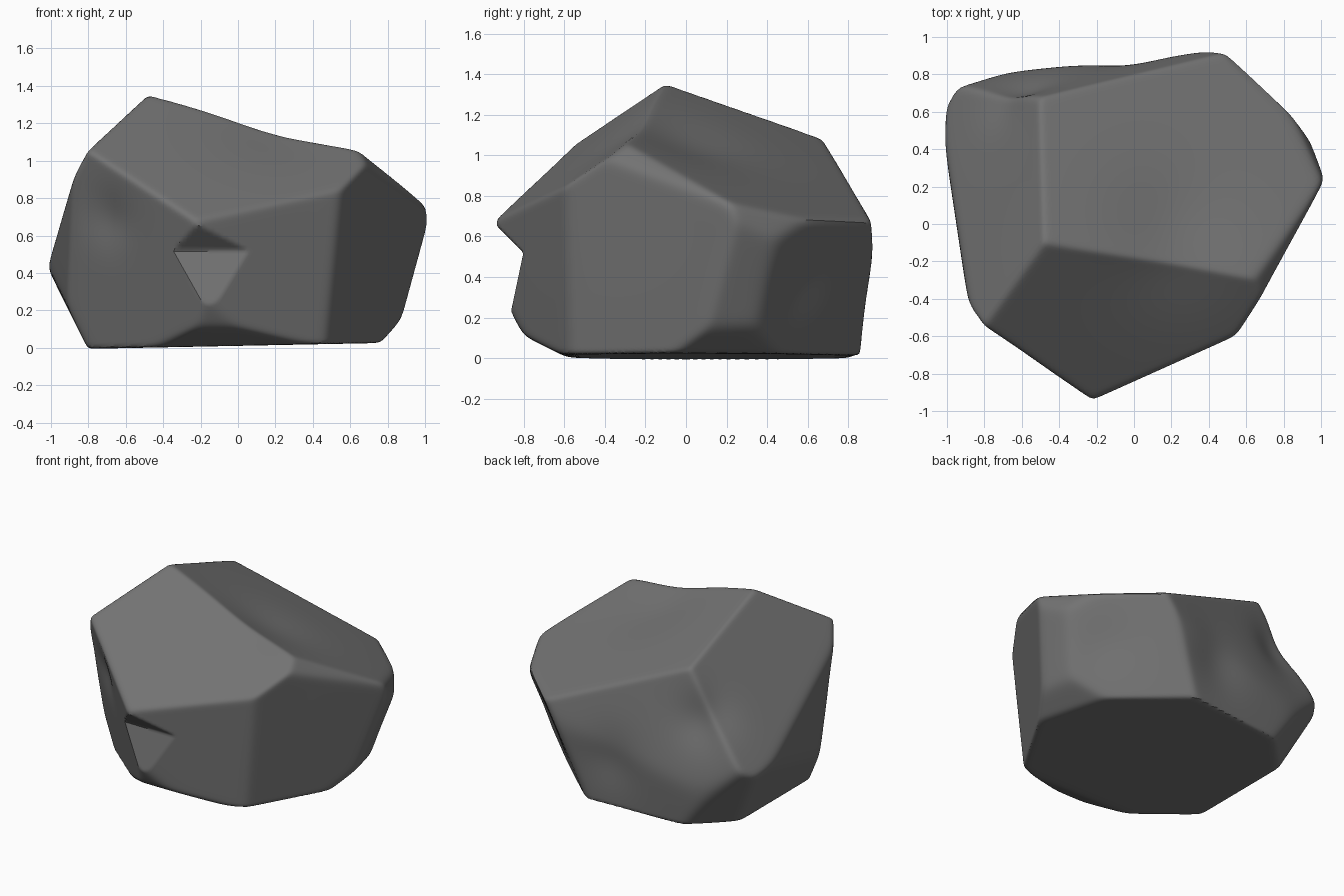
import bpy
import math
from mathutils import Vector

old = bpy.data.objects.get("Cube")
if old:
    bpy.data.objects.remove(old, do_unlink=True)

CORE = Vector((0, 0, 0.5))
EDGE_SHARPNESS = 75

# Flat cuts that chisel the boulder: (point on the cut, outward direction)
CUTS = {
    "top": ((-.4, -.1, 1.33), (.32, .36, 1)),
    "front_slope": ((-.4, -.12, 1.33), (.126, -.763, 1)),
    "left_slope": ((-.51, -.1, 1.32), (-1.36, .31, 1)),
    "left": ((-.98, .2, .4), (-1, -.15, 0)),
    "left_base": ((-1.01, .5, .41), (-1, 0, -.5)),
    "front_left": ((-.55, -.66, .65), (-.53, -.62, -.16)),
    "front_right": ((.2, -.75, .7), (.37, -.8, -.06)),
    "right": ((.87, -.02, .7), (.86, -.5, -.1)),
    "right_shoulder": ((.73, -.3, .96), (1, -.25, .75)),
    "right_tip": ((1, .3, .67), (.86, .45, .3)),
    "right_undercut": ((1, .3, .64), (.9, .2, -.3)),
    "right_base": ((.86, 0, .11), (.8, .2, -1)),
    "back_right": ((.82, .6, .65), (.67, .73, -.36)),
    "back": ((0, .91, .65), (-.08, 1, -.1)),
    "back_left": ((-.75, .81, .45), (-.35, 1, -.1)),
    "back_left_base": ((-1, .64, .4), (-1, 1, -.75)),
    "back_shelf": ((-.5, .69, 1.03), (-.154, 1, .21)),
    "front_base": ((-.2, -.86, .22), (0, -.9, -.5)),
    "front_foot": ((0, -.78, .1), (0, -.5, -1)),
    "bottom": ((0, 0, .01), (.02, 0, -1)),
}

# Wedge chipped out of the front: sloping floor and overhanging ceiling
CHIP = [((-.2, -.86, .24), (0, -.95, .2)), ((-.2, -.91, .63), (0, -.7, -.7))]

# Shallow worn hollows: (centre, radius, depth)
HOLLOWS = [
    ((.25, -.05, 1.12), .38, .045),
    ((-.7, -.55, .7), .16, .03),
    ((-.65, .72, .75), .2, .05),
    ((0, .9, .35), .22, .035),
    ((.75, .6, .35), .2, .02),
]


def reach(direction, cut):
    """Distance from the core to a cut along a direction."""
    point, normal = Vector(cut[0]), Vector(cut[1])
    facing = direction.dot(normal)
    return (point - CORE).dot(normal) / facing if facing > .001 else math.inf


def carve(direction):
    """Surface point along a direction, with softly worn edges."""
    hits = [reach(direction, cut) for cut in CUTS.values()]
    total = sum(h ** -EDGE_SHARPNESS for h in hits if h < 5)
    radius = total ** (-1 / EDGE_SHARPNESS)
    radius = min(radius, max(reach(direction, cut) for cut in CHIP))
    spot = CORE + direction * radius
    for centre, size, depth in HOLLOWS:
        gap = (spot - Vector(centre)).length / size
        radius -= depth * math.exp(-gap * gap)
    return CORE + direction * radius


# Boulder
bpy.ops.mesh.primitive_ico_sphere_add(subdivisions=7, radius=1, location=(0, 0, 0))
boulder = bpy.context.object
boulder.name = "boulder"
for vertex in boulder.data.vertices:
    vertex.co = carve(vertex.co.normalized())
boulder.data.update()
bpy.ops.object.shade_smooth_by_angle(angle=math.radians(35))

# Stone colour
stone = bpy.data.materials.new("grey_stone")
stone.use_nodes = True
colour = (.17, .17, .17, 1)
stone.diffuse_color = colour
stone.node_tree.nodes["Principled BSDF"].inputs["Base Color"].default_value = colour
boulder.data.materials.append(stone)
